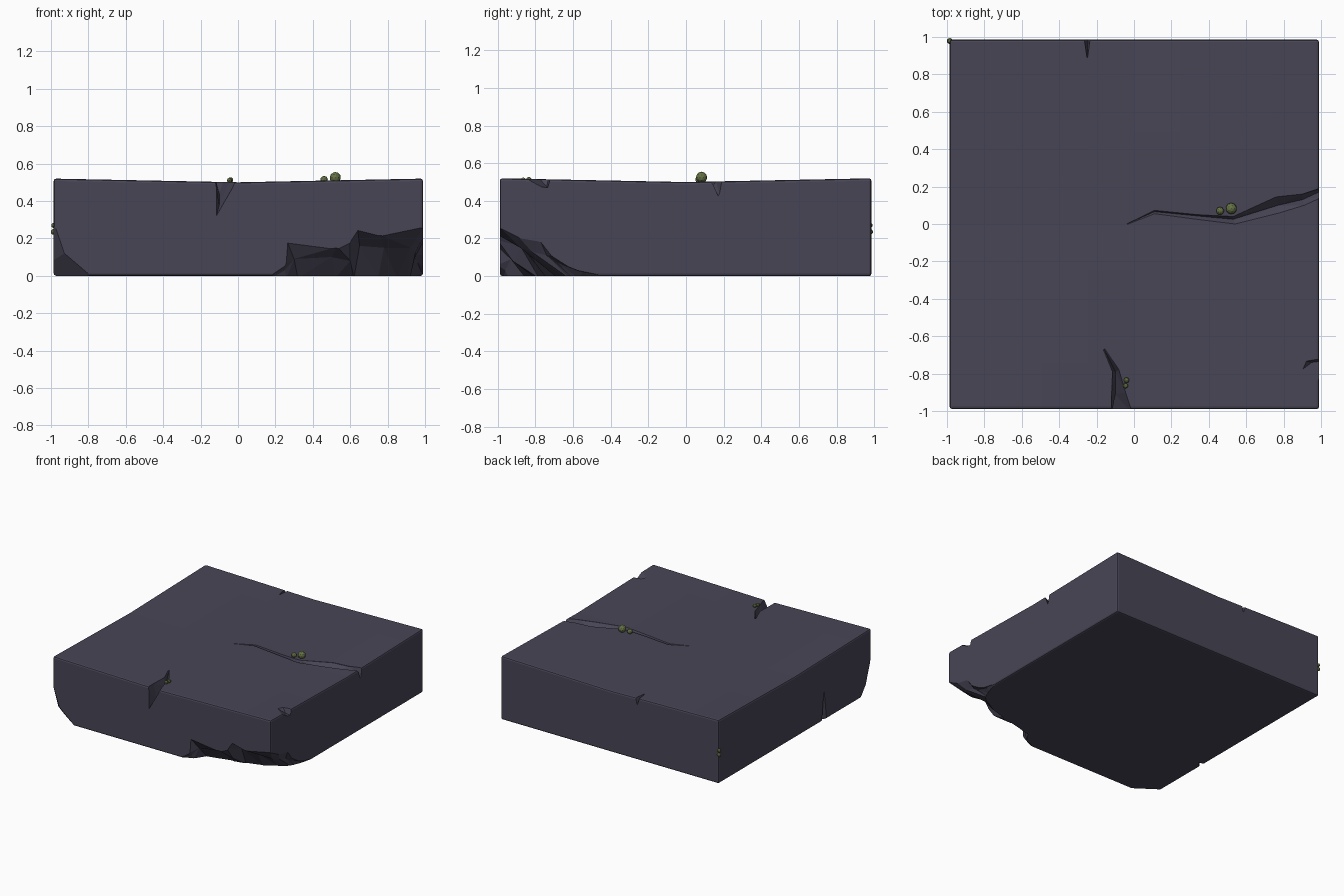
import bpy, bmesh
from mathutils import Vector

if "Cube" in bpy.data.objects:
    bpy.data.objects.remove(bpy.data.objects["Cube"])


def material(name, col):
    m = bpy.data.materials.new(name)
    m.diffuse_color = (*col, 1)
    m.use_nodes = True
    m.node_tree.nodes["Principled BSDF"].inputs["Base Color"].default_value = m.diffuse_color
    return m


STONE = material("slate stone", (0.065, 0.06, 0.092))
MOSS = material("moss green", (0.13, 0.17, 0.06))


def add_object(name, bm, mat):
    bmesh.ops.recalc_face_normals(bm, faces=bm.faces)
    me = bpy.data.meshes.new(name)
    bm.to_mesh(me)
    bm.free()
    me.materials.append(mat)
    ob = bpy.data.objects.new(name, me)
    bpy.context.collection.objects.link(ob)
    return ob


cutters = []


def loft_cutter(name, rings):
    """Closed solid through equally sized rings, capped at both ends."""
    bm = bmesh.new()
    rows = [[bm.verts.new(p) for p in r] for r in rings]
    n = len(rows[0])
    for a, b in zip(rows, rows[1:]):
        for i in range(n):
            j = (i + 1) % n
            bm.faces.new((a[i], a[j], b[j], b[i]))
    bm.faces.new(rows[0])
    bm.faces.new(rows[-1][::-1])
    bmesh.ops.triangulate(bm, faces=bm.faces[:])
    cutters.append(add_object(name, bm, STONE))


def hull_cutter(name, pts):
    bm = bmesh.new()
    for p in pts:
        bm.verts.new(p)
    bmesh.ops.convex_hull(bm, input=bm.verts[:])
    cutters.append(add_object(name, bm, STONE))


def crack(name, cols):
    """V groove in the top: each column is left xy, right xy, bottom xyz."""
    rings = []
    for lx, ly, rx, ry, bx, by, bz in cols:
        rings.append([(lx, ly, 0.7), (lx, ly, 0.5), (bx, by, bz),
                      (rx, ry, 0.5), (rx, ry, 0.7)])
    loft_cutter(name, rings)


# slab with corners lifted slightly
bm = bmesh.new()
bmesh.ops.create_cube(bm, size=1)
bmesh.ops.subdivide_edges(bm, edges=bm.edges[:], cuts=7, use_grid_fill=True)
for v in bm.verts:
    x, y, z = v.co
    top = 0.5 + 0.02 * abs(4 * x * y)
    v.co = (x * 1.975 + 0.002, y * 1.975 - 0.002, (z + 0.5) * top)
slab = add_object("stone_slab", bm, STONE)
bev = slab.modifiers.new("worn edges", 'BEVEL')
bev.width = 0.013
bev.segments = 2
bev.limit_method = 'ANGLE'
bev.angle_limit = 1.0

# large broken underside at the front right: surface, ledge and inner points
edge = [(.16, -1, .0), (.25, -1, .06), (.26, -1, .19), (.53, -1, .155),
        (.60, -1, .19), (.64, -1, .25), (.76, -1, .22), (1, -1, .27),
        (1, -.90, .22), (1, -.78, .20), (1, -.71, .11), (1, -.6, .04), (1, -.4, 0)]
ledge = [(.17, -.98, -.01), (.25, -.96, .03), (.30, -.93, .09), (.5, -.90, .10),
         (.6, -.92, .08), (.65, -.88, .16), (.78, -.86, .15), (.92, -.88, .15),
         (.95, -.82, .13), (.95, -.74, .11), (.96, -.68, .07), (.98, -.55, .02),
         (.99, -.4, -.005)]
inner = [(.18, -.97), (.26, -.94), (.32, -.85), (.52, -.80), (.62, -.78),
         (.75, -.74), (.85, -.68), (.91, -.63), (.92, -.62), (.93, -.60),
         (.94, -.57), (.96, -.5), (.985, -.4)]
rings = []
for i, (s, m, b) in enumerate(zip(edge, ledge, inner)):
    ox = s[0] + (0.3 if i >= 7 else 0)
    oy = s[1] - (0.3 if i <= 7 else 0)
    rings.append([s, m, (*b, -.012), (*b, -.2), (ox, oy, -.2), (ox, oy, s[2])])
loft_cutter("front_break", rings)


# chipped lower front left corner: two slanted cuts
def corner_cut(name, dx, dy, dz):
    c = Vector((-.986, -.99, 0))
    o = c - Vector((.3, .3, .3))
    k = 1 + .3 / dx + .3 / dy + .3 / dz
    hull_cutter(name, [o, o + Vector((dx * k, 0, 0)), o + Vector((0, dy * k, 0)),
                       o + Vector((0, 0, dz * k))])


corner_cut("corner_cut_low", .20, .14, .17)
corner_cut("corner_cut_high", .10, .10, .29)

# notch in the left side
hull_cutter("left_notch", [(-1.08, -.32, -.05), (-1.08, -.52, -.05), (-.93, -.36, -.05),
                           (-.985, -.38, .25), (-1.08, -.38, .25)])

# cracks in the top
crack("long_crack", [
    (-.04, .0, -.035, -.002, -.037, 0, .497),
    (.11, .073, .11, .055, .11, .066, .48),
    (.34, .05, .36, .022, .35, .042, .47),
    (.53, .04, .54, .0, .53, .025, .46),
    (.76, .145, .78, .06, .77, .10, .45),
    (.90, .16, .91, .10, .90, .13, .44),
    (1.02, .20, 1.02, .15, 1.02, .185, .42)])
crack("front_crack", [
    (-.165, -.67, -.155, -.668, -.16, -.67, .495),
    (-.115, -.79, -.08, -.78, -.10, -.79, .44),
    (-.12, -.92, -.045, -.90, -.10, -.91, .38),
    (-.12, -1.02, -.005, -1.02, -.12, -1.02, .30)])
crack("back_crack", [
    (-.252, .89, -.248, .89, -.25, .89, .495),
    (-.27, 1.02, -.23, 1.02, -.245, 1.02, .43)])
hull_cutter("right_chip", [(.885, -.79, .53), (.91, -.73, .53), (1.03, -.71, .53),
                           (1.03, -.90, .53), (.95, -.74, .475), (1.03, -.73, .465),
                           (1.03, -.80, .475)])

# carve everything out of the slab, then drop the cutters
for c in cutters:
    c.hide_render = True
    mod = slab.modifiers.new(c.name, 'BOOLEAN')
    mod.operation = 'DIFFERENCE'
    mod.solver = 'EXACT'
    mod.object = c
dg = bpy.context.evaluated_depsgraph_get()
carved = bpy.data.meshes.new_from_object(slab.evaluated_get(dg))
slab.modifiers.clear()
slab.data = carved
carved.materials.clear()
carved.materials.append(STONE)
for p in carved.polygons:
    p.material_index = 0
for c in cutters:
    bpy.data.objects.remove(c)

# moss tufts
for i, (x, y, z, r) in enumerate([(.52, .083, .525, .03), (.46, .07, .513, .021),
                                  (-.04, -.835, .512, .015), (-.045, -.865, .51, .014),
                                  (-.985, .978, .27, .014), (-.985, .978, .235, .016)]):
    bm = bmesh.new()
    bmesh.ops.create_icosphere(bm, subdivisions=2, radius=r)
    bmesh.ops.translate(bm, verts=bm.verts[:], vec=(x, y, z))
    add_object(f"moss_tuft_{i + 1}", bm, MOSS)
